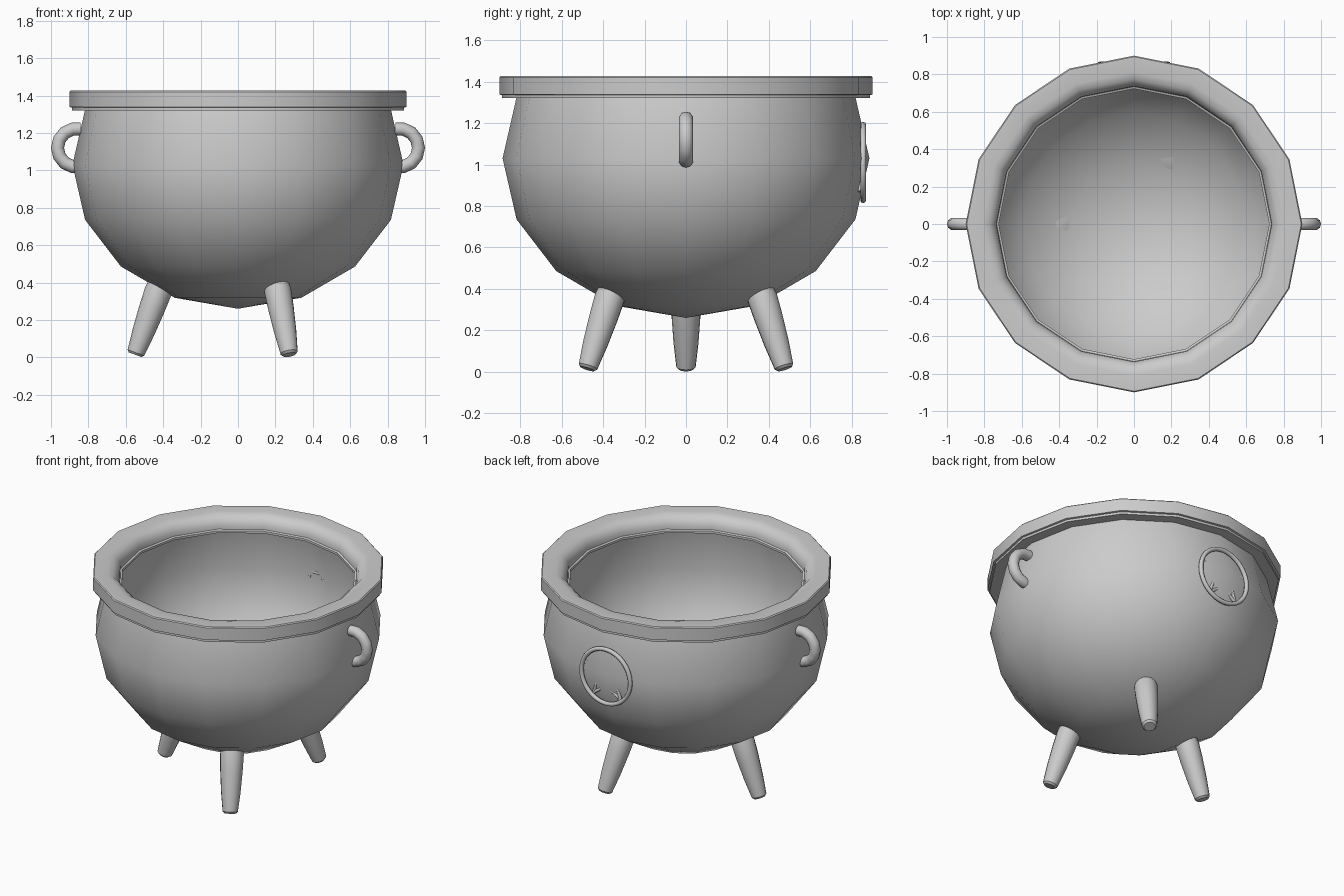
import bpy, bmesh
from math import sin, cos, pi, radians
from mathutils import Vector, Matrix

if "Cube" in bpy.data.objects:
    bpy.data.objects.remove(bpy.data.objects["Cube"])


def finish(name, bm, angle=35):
    bmesh.ops.remove_doubles(bm, verts=bm.verts, dist=1e-5)
    bmesh.ops.recalc_face_normals(bm, faces=bm.faces)
    me = bpy.data.meshes.new(name)
    bm.to_mesh(me)
    bm.free()
    ob = bpy.data.objects.new(name, me)
    bpy.context.collection.objects.link(ob)
    bpy.ops.object.select_all(action='DESELECT')
    ob.select_set(True)
    bpy.context.view_layer.objects.active = ob
    bpy.ops.object.shade_smooth_by_angle(angle=radians(angle))
    return ob


def lathe(name, profile, sides, closed=False, matrix=None, angle=35):
    """Revolve (radius, z) points about z; radius 0 welds to a pole."""
    bm = bmesh.new()
    rings = []
    for r, z in profile:
        if r < 1e-6:
            rings.append([bm.verts.new((0, 0, z))] * sides)
        else:
            rings.append([bm.verts.new((r * cos(2 * pi * i / sides), r * sin(2 * pi * i / sides), z))
                          for i in range(sides)])
    pairs = list(zip(rings, rings[1:]))
    if closed:
        pairs.append((rings[-1], rings[0]))
    for a, b in pairs:
        for i in range(sides):
            j = (i + 1) % sides
            bm.faces.new(list(dict.fromkeys((a[i], a[j], b[j], b[i]))))
    if matrix:
        bm.transform(matrix)
    return finish(name, bm, angle)


def tube(name, path, radius, sides=10, closed=False, axis=Vector((0, 1, 0))):
    """Round tube along a planar path whose plane normal is axis."""
    bm = bmesh.new()
    n = len(path)
    rings = []
    for k, p in enumerate(path):
        a = path[(k - 1) % n] if closed else path[max(k - 1, 0)]
        b = path[(k + 1) % n] if closed else path[min(k + 1, n - 1)]
        side = (b - a).normalized().cross(axis)
        rings.append([bm.verts.new(p + radius * (cos(2 * pi * i / sides) * side + sin(2 * pi * i / sides) * axis))
                      for i in range(sides)])
    for k in range(n if closed else n - 1):
        a, b = rings[k], rings[(k + 1) % n]
        for i in range(sides):
            j = (i + 1) % sides
            bm.faces.new((a[i], a[j], b[j], b[i]))
    if not closed:
        bm.faces.new(rings[0])
        bm.faces.new(rings[-1])
    return finish(name, bm, 50)


# Thin-walled pot: outer and inner ellipsoid shells, open at the top
steps = [radians(22.5 * k) for k in range(-4, 2)]
outer = [(0.885 * cos(t), 1.03 + 0.77 * sin(t)) for t in steps]
inner = [(0.845 * cos(t), 1.03 + 0.73 * sin(t)) for t in reversed(steps)]
inner[0] = (0.78, 1.325)
lathe("pot_body", outer + inner, 16)

# Heavy rim with rounded inner shoulder
rim = [(0.888, 1.32), (0.888, 1.335), (0.9, 1.338), (0.9, 1.42), (0.894, 1.426),
       (0.81, 1.426), (0.775, 1.417), (0.75, 1.395), (0.737, 1.365), (0.735, 1.34),
       (0.723, 1.335), (0.723, 1.32)]
lathe("rim", rim, 16, closed=True)

# Three splayed, tapered legs
leg = [(0, 0), (0.036, 0), (0.047, 0.012), (0.06, 0.13), (0.069, 0.26),
       (0.073, 0.36), (0.066, 0.41), (0, 0.42)]
for k, az in enumerate((180, 60, -60)):
    m = (Matrix.Rotation(radians(az), 4, 'Z') @ Matrix.Translation((0.55, 0, 0.014))
         @ Matrix.Rotation(radians(-20), 4, 'Y'))
    lathe(f"leg_{k + 1}", leg, 16, matrix=m)

# Half-ring side handles
for label, s in (("right", 1), ("left", -1)):
    pts = [Vector((s * (0.862 + 0.103 * cos(t)), 0, 1.12 + 0.103 * sin(t)))
           for t in (radians(-102 + 204 * i / 8) for i in range(9))]
    tube(f"handle_{label}", pts, 0.035)

# Emblem on the back: ring and a five-pointed star sunk into the wall
def on_circle(r, deg, y):
    return Vector((r * cos(radians(deg)), y, 1.01 + r * sin(radians(deg))))

tube("emblem_ring", [on_circle(0.182, 7.5 * i, 0.855) for i in range(48)], 0.014, 8, closed=True)
for k in range(5):
    a = on_circle(0.172, 90 + 144 * k, 0.841)
    b = on_circle(0.172, 90 + 144 * (k + 1), 0.841)
    tube(f"star_bar_{k + 1}", [a, b], 0.01, 8)
